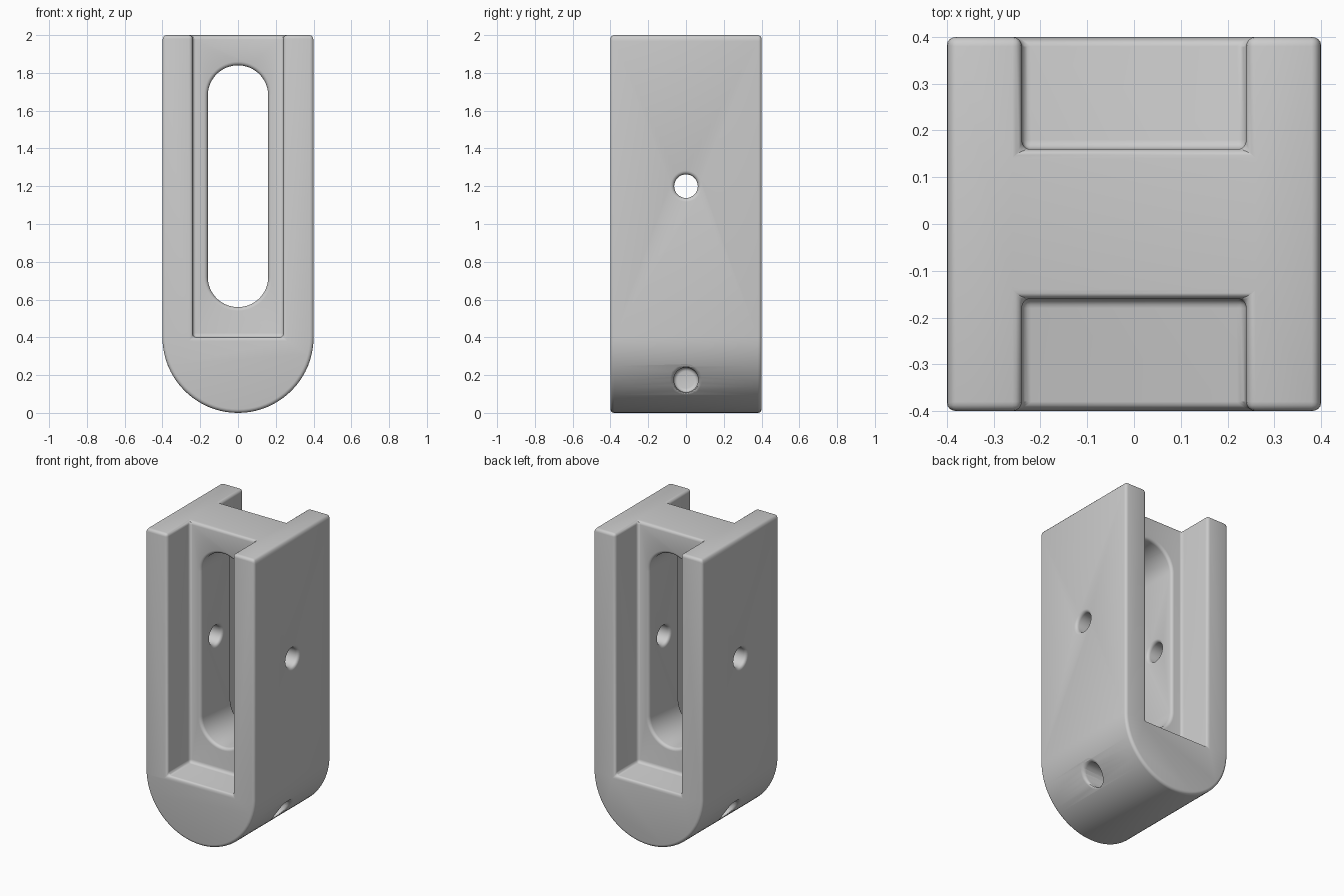
import bpy, bmesh
from math import pi, sin, cos, radians
from mathutils import Vector

cube = bpy.data.objects.get("Cube")
if cube:
    bpy.data.objects.remove(cube, do_unlink=True)

grey = bpy.data.materials.new("plain grey")
grey.use_nodes = True
colour = (0.6, 0.6, 0.6, 1)
grey.diffuse_color = colour
grey.node_tree.nodes["Principled BSDF"].inputs["Base Color"].default_value = colour


def arc(cx, cz, r, start, end, steps):
    return [(cx + r * cos(start + (end - start) * i / steps),
             cz + r * sin(start + (end - start) * i / steps)) for i in range(steps + 1)]


def prism(name, outline, axis, low, high):
    """Extrude a closed outline along x or y; the second outline value is z."""
    bm = bmesh.new()
    place = (lambda a, z: (low, a, z)) if axis == "x" else (lambda a, z: (a, low, z))
    face = bm.faces.new([bm.verts.new(place(a, z)) for a, z in outline])
    shift = Vector((high - low, 0, 0) if axis == "x" else (0, high - low, 0))
    extruded = bmesh.ops.extrude_face_region(bm, geom=[face])["geom"]
    bmesh.ops.translate(bm, vec=shift, verts=[v for v in extruded if isinstance(v, bmesh.types.BMVert)])
    bmesh.ops.recalc_face_normals(bm, faces=bm.faces)
    mesh = bpy.data.meshes.new(name)
    bm.to_mesh(mesh)
    bm.free()
    mesh.materials.append(grey)
    obj = bpy.data.objects.new(name, mesh)
    bpy.context.collection.objects.link(obj)
    return obj


def box(x, z_low, z_high):
    return [(-x, z_low), (x, z_low), (x, z_high), (-x, z_high)]


# Block with a half-round foot
body = prism("slotted_block", arc(0, 0.4, 0.4, pi, 2 * pi, 40) + [(0.4, 2), (-0.4, 2)], "y", -0.4, 0.4)

# Open pockets on the front and back, and the long slot between them
cutters = [prism("pocket_cutter", box(0.24, 0.4, 2.2), "y", s * 0.16, s * 0.6) for s in (-1, 1)]
slot = arc(0, 0.72, 0.16, pi, 2 * pi, 32) + arc(0, 1.68, 0.16, 0, pi, 32)
cutters.append(prism("slot_cutter", slot, "y", -0.3, 0.3))

# Cross hole through both walls, and a blind hole on each side of the foot
def circle(z, r):
    return arc(0, z, r, 0, 2 * pi, 32)[:-1]

cutters.append(prism("cross_hole_cutter", circle(1.2, 0.0625), "x", -0.6, 0.6))
cutters += [prism("foot_hole_cutter", circle(0.175, 0.065), "x", s * 0.1, s * 0.6) for s in (-1, 1)]

for cutter in cutters:
    cutter.hide_render = True
    cut = body.modifiers.new("cut", "BOOLEAN")
    cut.operation = "DIFFERENCE"
    cut.solver = "EXACT"
    cut.object = cutter

# Rounded edges
bevel = body.modifiers.new("rounded_edges", "BEVEL")
bevel.width = 0.02
bevel.segments = 4
bevel.limit_method = "ANGLE"
bevel.angle_limit = radians(30)
bevel.use_clamp_overlap = False

bpy.ops.object.select_all(action="DESELECT")
body.select_set(True)
bpy.context.view_layer.objects.active = body
for modifier in list(body.modifiers):
    bpy.ops.object.modifier_apply(modifier=modifier.name)
for cutter in cutters:
    bpy.data.objects.remove(cutter, do_unlink=True)
bpy.ops.object.shade_smooth_by_angle(angle=radians(30))
